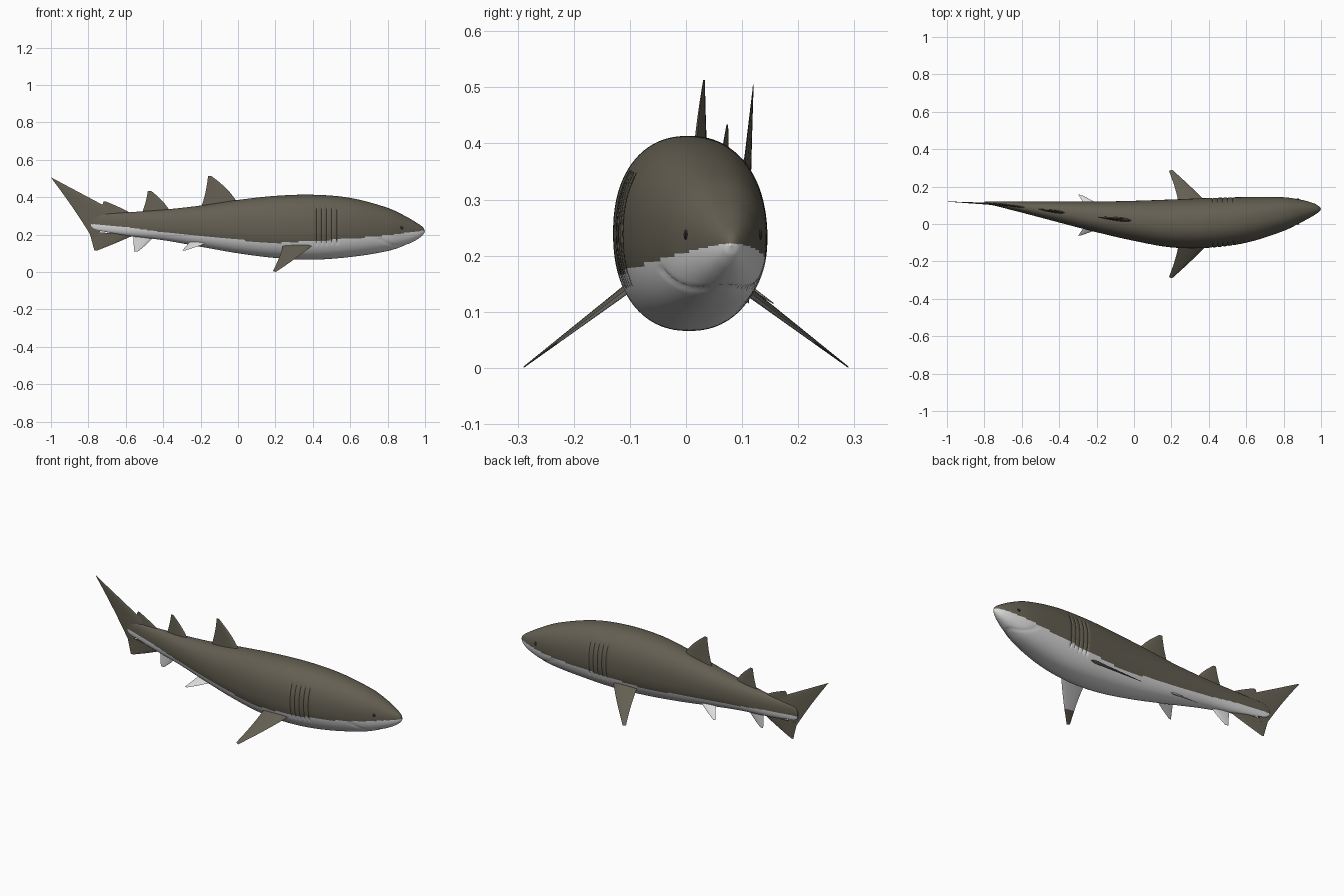
import bpy, bmesh, math
from mathutils import Vector

if "Cube" in bpy.data.objects:
    bpy.data.objects.remove(bpy.data.objects["Cube"])


def material(name, rgb):
    m = bpy.data.materials.new(name)
    m.diffuse_color = (*rgb, 1)
    m.use_nodes = True
    m.node_tree.nodes["Principled BSDF"].inputs["Base Color"].default_value = m.diffuse_color
    return m


OLIVE = material("olive grey skin", (0.127, 0.114, 0.084))
WHITE = material("pale belly", (0.72, 0.72, 0.72))
BLACK = material("eye black", (0.03, 0.028, 0.025))

# Body stations: x, top z, bottom z, spine y, half width
BODY = [(-1, .28, .25, .12, .004), (-.8, .285, .245, .116, .004),
        (-.785, .302, .232, .114, .007), (-.75, .308, .222, .110, .011),
        (-.6, .318, .195, .091, .03), (-.4, .333, .17, .064, .056),
        (-.2, .355, .135, .038, .082), (0, .385, .1, .017, .107),
        (.2, .407, .075, .003, .128), (.4, .413, .066, .006, .133),
        (.6, .396, .08, .022, .122), (.8, .343, .112, .053, .09),
        (.9, .296, .145, .07, .058), (.96, .26, .175, .078, .033),
        (.99, .238, .2, .08, .014), (1, .22, .218, .08, .001)]
# Height of the belly colour line along x
LINE = [(-1, .265), (-.8, .257), (-.6, .24), (-.4, .213), (0, .172), (.2, .156),
        (.4, .167), (.6, .178), (.8, .197), (1, .222)]
GILLS = [.42, .447, .474, .501, .528]


def sample(table, x, col):
    """Smooth interpolation through a table of stations."""
    n = len(table)
    i = next((k for k in range(n - 1) if x <= table[k + 1][0]), n - 2)

    def slope(k):
        a, b = max(k - 1, 0), min(k + 1, n - 1)
        return (table[b][col] - table[a][col]) / (table[b][0] - table[a][0])
    h = table[i + 1][0] - table[i][0]
    t = (x - table[i][0]) / h
    return ((2*t**3 - 3*t*t + 1) * table[i][col] + (t**3 - 2*t*t + t) * h * slope(i)
            + (3*t*t - 2*t**3) * table[i + 1][col] + (t**3 - t*t) * h * slope(i + 1))


def on_body(x, a):
    """Point on the body skin at station x and angle a (0 = +y, 90 deg = top)."""
    top, bot, yc, hw = (sample(BODY, x, c) for c in (1, 2, 3, 4))
    e = 2 / 2.25
    c, s = math.cos(a), math.sin(a)
    scale = 1.0
    # gill grooves on both flanks
    if -.5 < s < .62 and any(abs(x - g) < .002 for g in GILLS):
        scale -= .03
    # shallow curved mouth groove under the snout
    if s < -.35:
        scale -= .04 * math.exp(-((x - (.9 - .16 * c * c)) / .008) ** 2)
    y = yc + hw * scale * math.copysign(abs(c) ** e, c)
    z = (top + bot) / 2 + (top - bot) / 2 * scale * math.copysign(abs(s) ** e, s)
    return Vector((x, y, z))


def finish(bm, name, mats, angle=40):
    bmesh.ops.recalc_face_normals(bm, faces=bm.faces[:])
    me = bpy.data.meshes.new(name)
    for m in mats:
        me.materials.append(m)
    for f in bm.faces:
        f.smooth = True
    bm.to_mesh(me)
    bm.free()
    me.set_sharp_from_angle(angle=math.radians(angle))
    ob = bpy.data.objects.new(name, me)
    bpy.context.collection.objects.link(ob)
    return ob


def loft(bm, rings):
    rows = [[bm.verts.new(p) for p in r] for r in rings]
    n = len(rows[0])
    for a, b in zip(rows, rows[1:]):
        for i in range(n):
            bm.faces.new((a[i], a[(i + 1) % n], b[(i + 1) % n], b[i]))
    bm.faces.new(rows[0])
    bm.faces.new(rows[-1])


# Body: lofted rings with the belly coloured by height
stations = [-.8 + 1.7 * i / 130 for i in range(131)] + [.9 + .0999 * math.sin(i / 24 * math.pi / 2) for i in range(1, 25)]
stations = [x for x in stations if not any(abs(x - g) < .006 for g in GILLS)]
stations = sorted(stations + [g + d for g in GILLS for d in (-.005, 0, .005)])
bm = bmesh.new()
SEG = 112
loft(bm, [[on_body(x, 2 * math.pi * i / SEG) for i in range(SEG)] for x in stations])
for f in bm.faces:
    c = f.calc_center_median()
    f.material_index = 1 if c.z < sample(LINE, c.x, 1) else 0
finish(bm, "body", [OLIVE, WHITE], 60)


def fin(name, root_f, root_b, tip_f, tip_b, thick, mats, lead=0, trail=0, rule=None):
    """Lens-section blade lofted from root chord to tip chord."""
    rf, rb, tf, tb = map(Vector, (root_f, root_b, tip_f, tip_b))
    normal = (rb - rf).cross((tf + tb) / 2 - (rf + rb) / 2).normalized()
    chord = (rf - rb).normalized()
    rings, steps, m = [], 14, 10
    for k in range(steps + 1):
        s = k / steps
        bow = math.sin(math.pi * s)
        f = rf.lerp(tf, s) + chord * lead * bow
        b = rb.lerp(tb, s) + chord * trail * bow
        half = thick / 2 * (1 - .88 * s)
        ring = []
        for j in range(2 * m):
            u = j / m if j <= m else 2 - j / m
            side = 1 if j <= m else -1
            prof = 2.2 * math.sqrt(u) * (1 - u)**.9 / .85
            ring.append(f.lerp(b, u) + normal * side * half * prof)
        rings.append(ring)
    bm = bmesh.new()
    loft(bm, rings)
    bmesh.ops.recalc_face_normals(bm, faces=bm.faces[:])
    if rule:
        for f in bm.faces:
            f.material_index = rule(f)
    return finish(bm, name, mats)


def mid(x, z):
    """Point on the curved middle plane of the body."""
    return (x, sample(BODY, x, 3), z)


# Fins on the middle plane
fin("first_dorsal_fin", mid(0, .365), mid(-.2, .335), mid(-.142, .513), mid(-.16, .513), .022, [OLIVE], .014, .006)
fin("second_dorsal_fin", mid(-.36, .32), mid(-.515, .31), mid(-.465, .434), mid(-.482, .434), .016, [OLIVE], .01, .004)
fin("anal_fin", mid(-.44, .2), mid(-.56, .2), mid(-.535, .11), mid(-.556, .11), .014, [WHITE], .006)
fin("tail_upper_lobe", mid(-.67, .33), mid(-.768, .165), mid(-.994, .503), mid(-1, .505), .012, [OLIVE], 0, .006)
fin("tail_lower_lobe", mid(-.55, .2), mid(-.795, .215), mid(-.75, .116), mid(-.768, .115), .012, [OLIVE], .004)
fin("tail_upper_keel", mid(-.55, .3), mid(-.75, .3), mid(-.705, .376), mid(-.718, .376), .01, [OLIVE], .01)


# Paired fins
def pectoral_rule(f):
    c = f.calc_center_median()
    return 1 if f.normal.z < 0 and c.z > .045 else 0


for side, label in ((-1, "right"), (1, "left")):
    fin(label + "_pectoral_fin", (.42, side * .08, .16), (.245, side * .08, .16),
        (.204, side * .29, .001), (.187, side * .284, .005), .018,
        [OLIVE, WHITE], .006, .006, pectoral_rule)
    yc = .047
    fin(label + "_pelvic_fin", (-.13, yc + side * .035 - .01, .17), (-.25, yc + side * .035, .17),
        (-.282, yc + side * .108, .115), (-.298, yc + side * .11, .115), .012, [WHITE], .006)

# Small eyes set into the skin
for a, label in ((math.radians(172), "right"), (math.radians(8), "left")):
    p = on_body(.875, a)
    bm = bmesh.new()
    bmesh.ops.create_uvsphere(bm, u_segments=16, v_segments=10, radius=.009)
    bmesh.ops.scale(bm, vec=(1, .4, 1), verts=bm.verts[:])
    bmesh.ops.translate(bm, vec=p, verts=bm.verts[:])
    finish(bm, label + "_eye", [BLACK])
